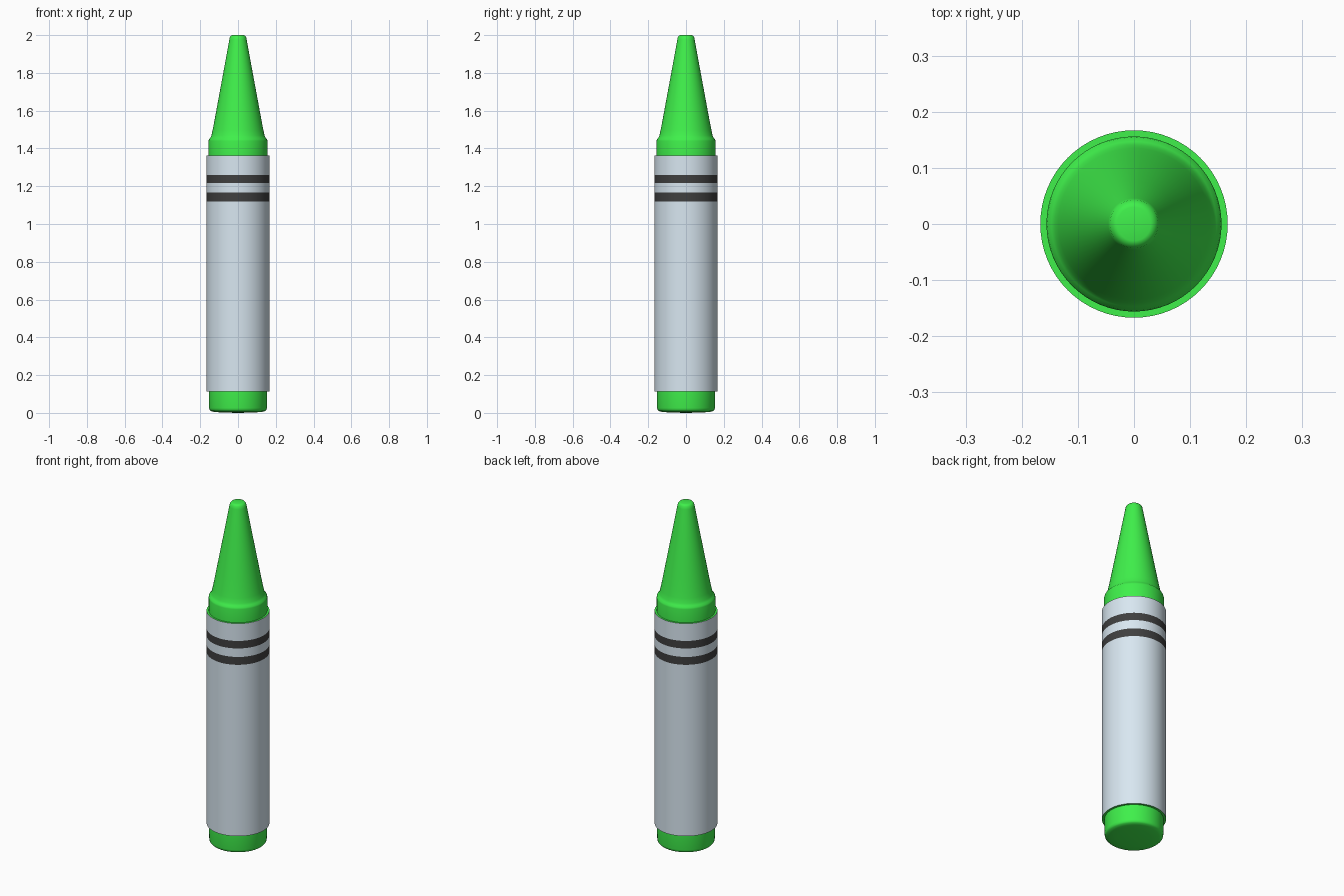
import bpy, bmesh
from math import tau, radians

if "Cube" in bpy.data.objects:
    bpy.data.objects.remove(bpy.data.objects["Cube"])

SIDES = 64


def material(name, rgb):
    m = bpy.data.materials.new(name)
    m.diffuse_color = (*rgb, 1.0)
    m.use_nodes = True
    m.node_tree.nodes["Principled BSDF"].inputs["Base Color"].default_value = m.diffuse_color
    return m


def lathe(name, profile, mat):
    """Spin an (r, z) profile, listed bottom to top, around the z axis."""
    bm = bmesh.new()
    verts = [bm.verts.new((r, 0, z)) for r, z in profile]
    edges = [bm.edges.new(pair) for pair in zip(verts, verts[1:])]
    bmesh.ops.spin(bm, geom=verts + edges, cent=(0, 0, 0), axis=(0, 0, 1),
                   angle=tau, steps=SIDES, use_duplicate=False)
    bmesh.ops.remove_doubles(bm, verts=bm.verts, dist=1e-5)
    bmesh.ops.recalc_face_normals(bm, faces=bm.faces)
    # open sleeves and caps: make the walls face away from the axis
    wall = max(bm.faces, key=lambda f: f.calc_area() * (abs(f.normal.z) < 0.5))
    c = wall.calc_center_median()
    if wall.normal.x * c.x + wall.normal.y * c.y < 0:
        bmesh.ops.reverse_faces(bm, faces=bm.faces)
    mesh = bpy.data.meshes.new(name)
    bm.to_mesh(mesh)
    bm.free()
    ob = bpy.data.objects.new(name, mesh)
    bpy.context.collection.objects.link(ob)
    mesh.materials.append(mat)
    bpy.ops.object.select_all(action='DESELECT')
    ob.select_set(True)
    bpy.context.view_layer.objects.active = ob
    bpy.ops.object.shade_smooth_by_angle(angle=radians(35))
    return ob


green = material("green_wax", (0.05, 0.87, 0.07))
paper = material("paper", (0.69, 0.80, 0.88))
black = material("black_ink", (0.05, 0.05, 0.05))

R = 0.167                                  # wrapper radius
BOTTOM, TOP = 0.114, 1.362                 # wrapper ends
STRIPES = [(1.12, 1.166), (1.216, 1.26)]

# Wax butt: slightly domed underside, rounded rim, ledge under the wrapper
lathe("wax_base", [(0, 0), (0.09, 0.002), (0.13, 0.006), (0.145, 0.010),
                   (0.151, 0.016), (0.153, 0.026), (0.154, BOTTOM),
                   (R, BOTTOM)], green)

# Wax tip: ledge on the wrapper, collar, flared cone, blunt end
lathe("wax_tip", [(R, TOP), (0.156, TOP), (0.156, 1.44), (0.154, 1.449),
                  (0.147, 1.456), (0.141, 1.468), (0.135, 1.495),
                  (0.128, 1.53), (0.115, 1.60), (0.078, 1.80),
                  (0.046, 1.975), (0.043, 1.990), (0.036, 1.998),
                  (0.030, 2.0), (0, 2.0)], green)

# Paper wrapper bands alternating with printed stripes
levels = [BOTTOM] + [z for s in STRIPES for z in s] + [TOP]
for i, (z0, z1) in enumerate(zip(levels, levels[1:])):
    kind, mat = (("stripe", black) if i % 2 else ("wrapper", paper))
    lathe(f"{kind}_{i // 2 + 1}", [(R, z0), (R, z1)], mat)
